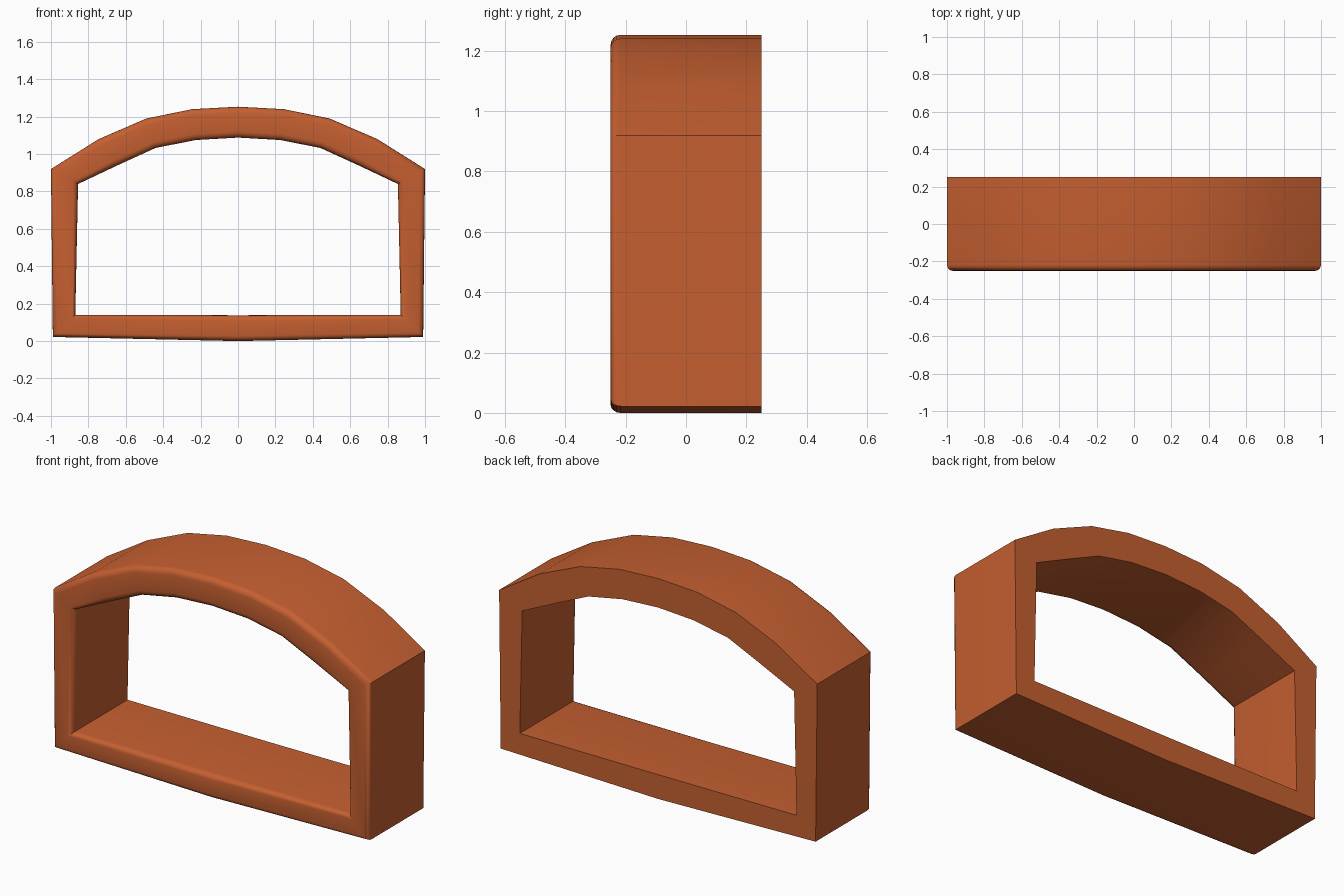
import bpy, bmesh, math

if "Cube" in bpy.data.objects:
    bpy.data.objects.remove(bpy.data.objects["Cube"])

# Terracotta material
mat = bpy.data.materials.new("terracotta orange")
mat.diffuse_color = (0.56, 0.115, 0.03, 1)
mat.use_nodes = True
mat.node_tree.nodes["Principled BSDF"].inputs["Base Color"].default_value = mat.diffuse_color

# Right half of the outer and inner outlines (x, z), bottom centre to top centre
outer = [(0, 0.0), (0.99, 0.022), (1.0, 0.92), (0.745, 1.08), (0.49, 1.19), (0.245, 1.24), (0, 1.253)]
inner = [(0, 0.138), (0.87, 0.14), (0.855, 0.84), (0.65, 0.937), (0.44, 1.033), (0.225, 1.075), (0, 1.088)]


def mirrored(half):
    return half + [(-x, z) for x, z in half[-2:0:-1]]


out_loop, in_loop = mirrored(outer), mirrored(inner)

# Cross-section of the frame: (share of the way outer to inner, y), front edges rounded
r, steps, tr = 0.033, 4, 0.2
section = [(0, 0.25)]
for i in range(steps + 1):
    a = math.pi / 2 * i / steps
    section.append((tr * (1 - math.cos(a)), -0.25 + r * (1 - math.sin(a))))
section += [(1 - t, y) for t, y in reversed(section)]

# Arched frame: sweep the section round both outlines
bm = bmesh.new()
rings = []
for (ox, oz), (ix, iz) in zip(out_loop, in_loop):
    rings.append([bm.verts.new((ox + (ix - ox) * t, y, oz + (iz - oz) * t)) for t, y in section])
n, m = len(rings), len(section)
for i in range(n):
    a, b = rings[i], rings[(i + 1) % n]
    for j in range(m):
        k = (j + 1) % m
        bm.faces.new((a[j], b[j], b[k], a[k]))
bmesh.ops.recalc_face_normals(bm, faces=bm.faces)
mesh = bpy.data.meshes.new("arched_frame")
bm.to_mesh(mesh)
bm.free()
mesh.materials.append(mat)
frame = bpy.data.objects.new("arched_frame", mesh)
bpy.context.collection.objects.link(frame)

# Smooth arch with sharp corners and back edges
bpy.context.view_layer.objects.active = frame
frame.select_set(True)
bpy.ops.object.shade_smooth_by_angle(angle=math.radians(35))
